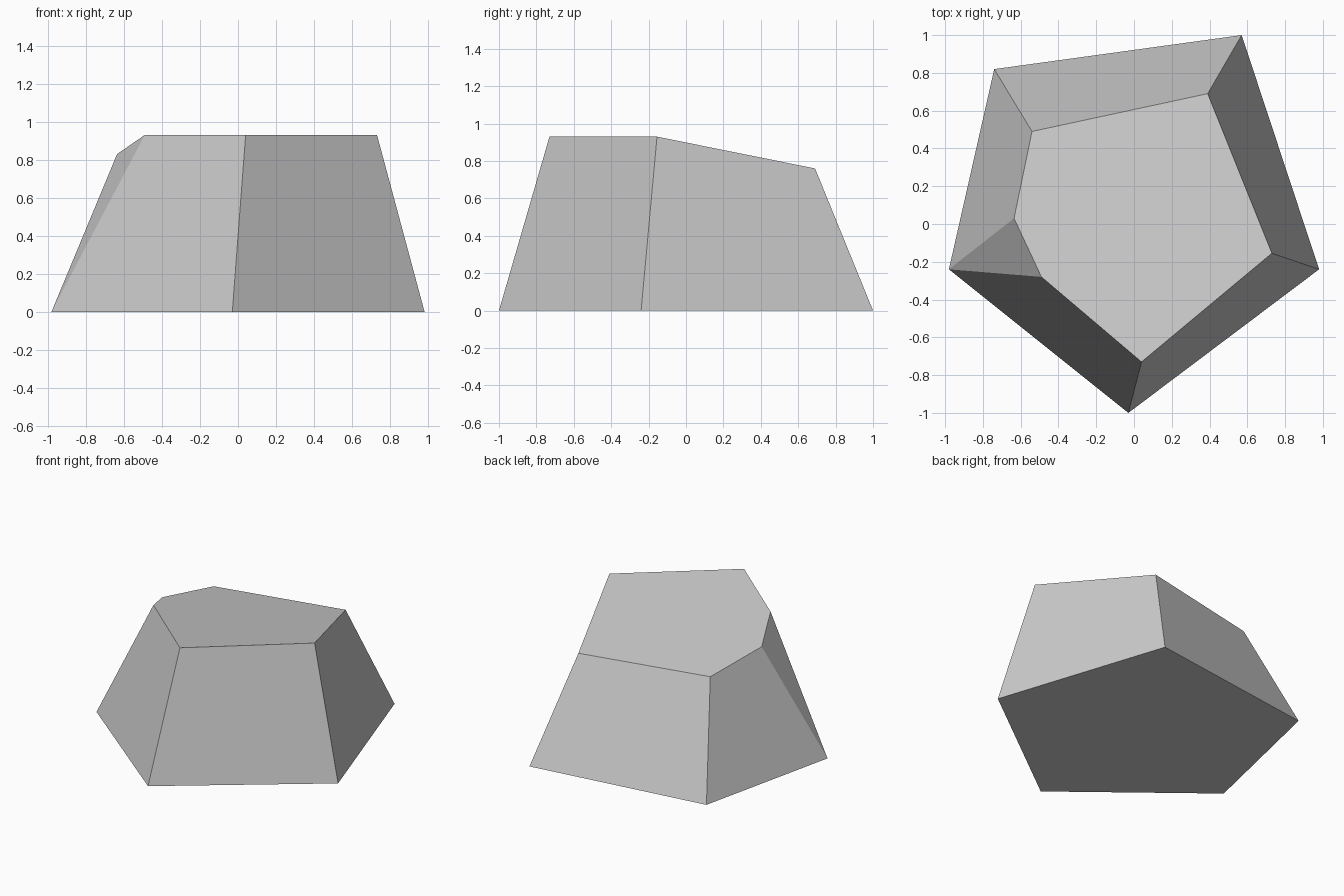
import bpy
import bmesh

cube = bpy.data.objects.get("Cube")
if cube:
    bpy.data.objects.remove(cube, do_unlink=True)

# Single stone grey colour
grey = bpy.data.materials.new("stone_grey")
grey.use_nodes = True
colour = (0.6, 0.6, 0.6, 1.0)
grey.diffuse_color = colour
shader = next(n for n in grey.node_tree.nodes if n.type == "BSDF_PRINCIPLED")
shader.inputs["Base Color"].default_value = colour

# Footprint and crown outlines, counter-clockwise from the right corner
footprint = [(-0.98, -0.24), (-0.03, -1.0), (0.98, -0.24), (0.57, 1.0), (-0.74, 0.82)]
crown = [(-0.49, -0.28, 0.93), (0.04, -0.73, 0.93), (0.73, -0.155, 0.93),
         (0.39, 0.69, 0.76), (-0.54, 0.49, 0.76)]
chip_corner = (-0.635, 0.03, 0.83)

bm = bmesh.new()
base = [bm.verts.new((x, y, 0)) for x, y in footprint]
top = [bm.verts.new(p) for p in crown]
chip = bm.verts.new(chip_corner)

# Underside and sloping crown
bm.faces.new(base[::-1])
bm.faces.new(top + [chip])

# Side walls; the last one ends at the chipped corner
for i in range(len(base)):
    j = (i + 1) % len(base)
    upper = top[j] if j else chip
    bm.faces.new((base[i], base[j], upper, top[i]))

# Chipped corner facet
bm.faces.new((chip, base[0], top[0]))
bm.normal_update()

mesh = bpy.data.meshes.new("rock")
bm.to_mesh(mesh)
bm.free()
mesh.materials.append(grey)
rock = bpy.data.objects.new("rock", mesh)
bpy.context.collection.objects.link(rock)
